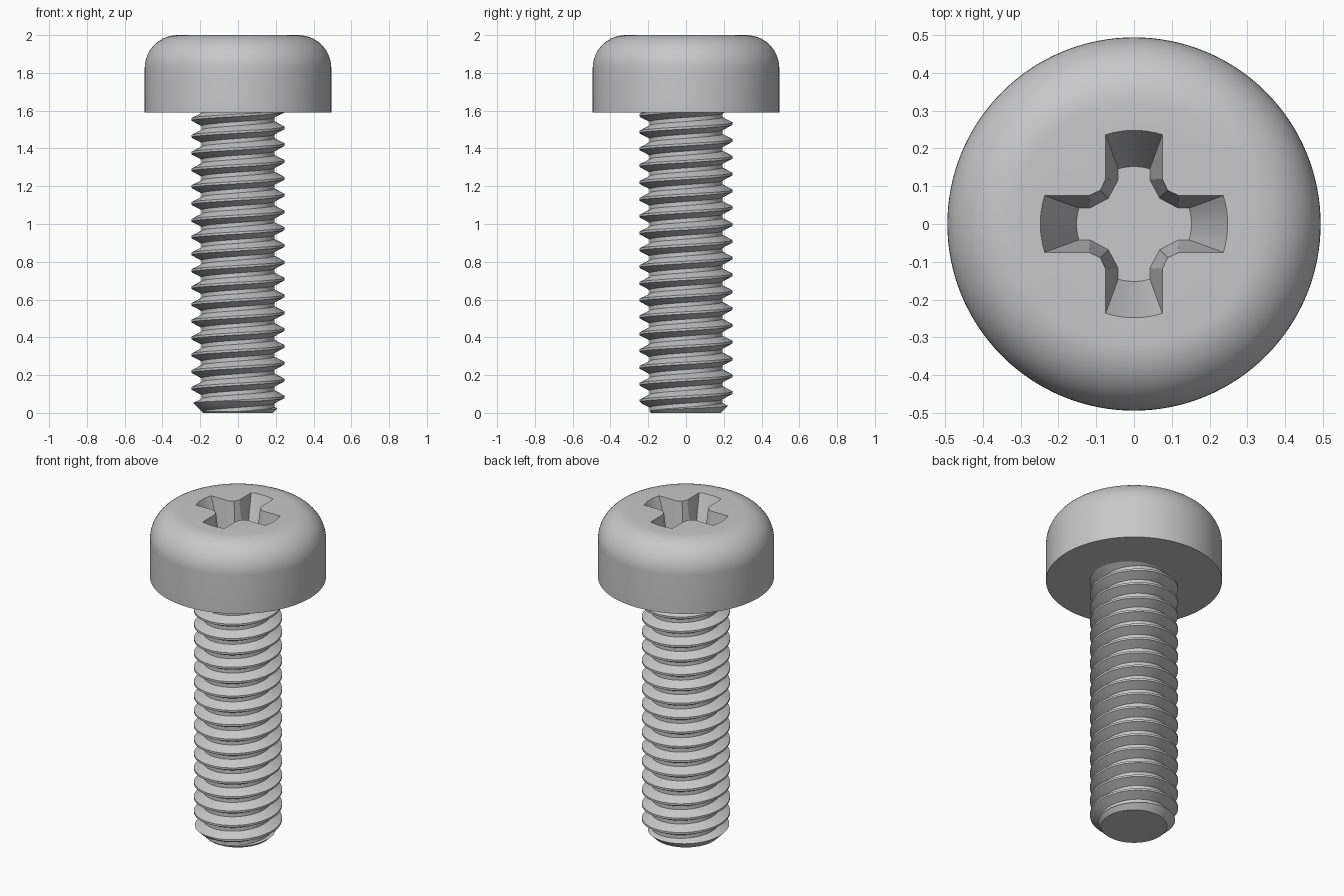
import bpy, bmesh
from math import sin, cos, pi, tau, atan2, radians

old = bpy.data.objects.get("Cube")
if old:
    bpy.data.objects.remove(old)

steel = bpy.data.materials.new("steel grey")
steel.use_nodes = True
GREY = (0.58, 0.58, 0.58, 1)
steel.diffuse_color = GREY
bsdf = steel.node_tree.nodes["Principled BSDF"]
bsdf.inputs["Base Color"].default_value = GREY

HEAD_R, HEAD_BASE, TOP, FILLET = 0.494, 1.59, 2.0, 0.175
MAJOR, MINOR, PITCH, PHASE = 0.247, 0.193, 0.089, 0.085
DEPTH = 0.25


def finish(name, bm):
    bmesh.ops.recalc_face_normals(bm, faces=bm.faces)
    mesh = bpy.data.meshes.new(name)
    bm.to_mesh(mesh)
    bm.free()
    mesh.materials.append(steel)
    obj = bpy.data.objects.new(name, mesh)
    bpy.context.collection.objects.link(obj)
    return obj


def rings(name, loops):
    """Closed solid skinned through equal-length point loops."""
    bm = bmesh.new()
    rows = [[bm.verts.new(p) for p in loop] for loop in loops]
    n = len(rows[0])
    for a, b in zip(rows, rows[1:]):
        for i in range(n):
            j = (i + 1) % n
            bm.faces.new((a[i], a[j], b[j], b[i]))
    bm.faces.new(rows[0][::-1])
    bm.faces.new(rows[-1])
    return finish(name, bm)


def lathe(name, profile, n=128):
    return rings(name, [[(r * cos(tau * i / n), r * sin(tau * i / n), z)
                         for i in range(n)] for r, z in profile])


def select(obj):
    bpy.ops.object.select_all(action='DESELECT')
    obj.select_set(True)
    bpy.context.view_layer.objects.active = obj


def boolean(obj, tool, operation):
    tool.hide_render = True
    mod = obj.modifiers.new("cut", 'BOOLEAN')
    mod.operation, mod.solver, mod.object = operation, 'EXACT', tool
    select(obj)
    bpy.ops.object.modifier_apply(modifier=mod.name)
    bpy.data.objects.remove(tool)


# Head: straight wall with a round shoulder
shoulder = [(HEAD_R - FILLET + FILLET * cos(a), TOP - FILLET + FILLET * sin(a))
            for a in (pi / 2 * k / 14 for k in range(15))]
head = lathe("screw_head", [(HEAD_R, HEAD_BASE)] + shoulder)


# Cross recess: tapered cutter with curved arm tips and blunt inner corners
def cross(tip, half, inner, corner, z):
    a = atan2(half, (tip * tip - half * half) ** 0.5)
    arm = [(tip * cos(a * k / 4), tip * sin(a * k / 4)) for k in range(-4, 5)]
    arm += [(inner, half), (corner, corner), (half, inner)]
    return [(x * cos(q) - y * sin(q), x * sin(q) + y * cos(q), z)
            for q in (0, pi / 2, pi, 3 * pi / 2) for x, y in arm]


floor = (0.152, 0.042, 0.117, 0.068)
rim = (0.248, 0.075, 0.119, 0.089)
grow = 0.1
above = [r + (r - f) * grow for f, r in zip(floor, rim)]
cutter = rings("recess_cutter", [cross(*floor, TOP - DEPTH),
                                 cross(*above, TOP + DEPTH * grow)])
boolean(head, cutter, 'DIFFERENCE')

# Shank: right-handed helical thread with narrow flat crests
N = 72
section = [(-0.006, MAJOR), (0.006, MAJOR), (0.034, MINOR), (PITCH - 0.034, MINOR)]
points = [(PHASE + k * PITCH + dz, r) for k in range(-4, 20) for dz, r in section]
bm = bmesh.new()
grid = [[bm.verts.new((r * cos(tau * i / N), r * sin(tau * i / N), z + PITCH * i / N))
         for z, r in points] for i in range(N + 1)]
for a, b in zip(grid, grid[1:]):
    for j in range(len(points) - 1):
        bm.faces.new((a[j], b[j], b[j + 1], a[j + 1]))
bmesh.ops.remove_doubles(bm, verts=bm.verts, dist=1e-5)
for z, side in ((-0.05, -1), (HEAD_BASE + 0.06, 1)):
    bmesh.ops.bisect_plane(bm, geom=bm.verts[:] + bm.edges[:] + bm.faces[:],
                           plane_co=(0, 0, z), plane_no=(0, 0, side), clear_outer=True)
bmesh.ops.holes_fill(bm, edges=[e for e in bm.edges if e.is_boundary], sides=0)
shank = finish("threaded_shank", bm)

# Chamfered tip
blank = lathe("tip_chamfer", [(0.185, 0), (0.265, 0.08), (0.265, HEAD_BASE + 0.02)])
boolean(shank, blank, 'INTERSECT')

for obj in (head, shank):
    select(obj)
    bpy.ops.object.shade_smooth_by_angle(angle=radians(25))
